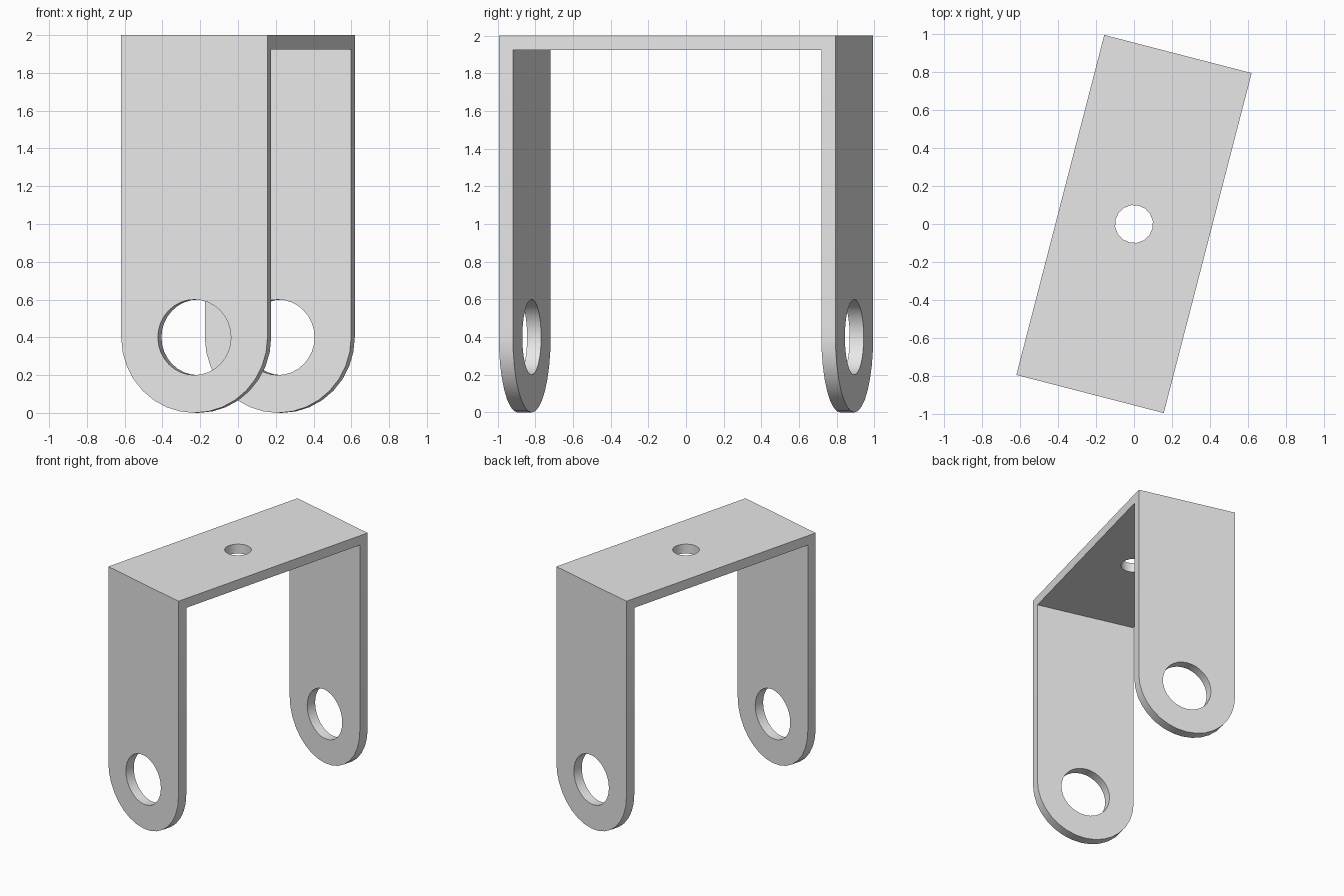
import bpy, bmesh
from math import pi, radians, sin, cos
from mathutils import Matrix

WIDTH, LENGTH, HEIGHT, THICK = 0.8, 1.845, 2.0, 0.077
R = WIDTH / 2
TURN = Matrix.Rotation(radians(-14.5), 4, 'Z')

old = bpy.data.objects.get("Cube")
if old:
    bpy.data.objects.remove(old, do_unlink=True)

steel = bpy.data.materials.new("plain_grey")
steel.use_nodes = True
grey = (0.8, 0.8, 0.8, 1)
steel.diffuse_color = grey
steel.node_tree.nodes["Principled BSDF"].inputs["Base Color"].default_value = grey


def add_object(name, bm):
    bmesh.ops.recalc_face_normals(bm, faces=bm.faces)
    mesh = bpy.data.meshes.new(name)
    bm.to_mesh(mesh)
    bm.free()
    mesh.materials.append(steel)
    obj = bpy.data.objects.new(name, mesh)
    bpy.context.collection.objects.link(obj)
    return obj


def cylinder(name, radius, depth, sides, matrix):
    bm = bmesh.new()
    bmesh.ops.create_cone(bm, cap_ends=True, segments=sides, radius1=radius,
                          radius2=radius, depth=depth, matrix=matrix)
    return add_object(name, bm)


# Solid block with a rounded lower end, drawn across and extruded lengthwise
ARC = 16
outline = [(R, HEIGHT), (-R, HEIGHT)]
outline += [(-R * cos(pi * i / ARC), R - R * sin(pi * i / ARC)) for i in range(ARC + 1)]
bm = bmesh.new()
face = bm.faces.new([bm.verts.new((x, -LENGTH / 2, z)) for x, z in outline])
ext = bmesh.ops.extrude_face_region(bm, geom=[face])
bmesh.ops.translate(bm, vec=(0, LENGTH, 0),
                    verts=[g for g in ext["geom"] if isinstance(g, bmesh.types.BMVert)])
bracket = add_object("bracket", bm)

# Space between the legs
bm = bmesh.new()
bmesh.ops.create_cube(bm, size=1, matrix=Matrix.Translation((0, 0, HEIGHT / 2 - THICK))
                      @ Matrix.Diagonal((2, LENGTH - 2 * THICK, HEIGHT, 1)))
gap = add_object("gap_cutter", bm)

# Pivot holes through both legs, and the mounting hole in the top
pivot = cylinder("pivot_hole_cutter", R / 2, 3, 32,
                 Matrix.Translation((0, 0, R)) @ Matrix.Rotation(pi / 2, 4, 'X'))
mount = cylinder("mount_hole_cutter", 0.1, 0.5, 16, Matrix.Translation((0, 0, HEIGHT)))

for cutter in (gap, pivot, mount):
    cutter.hide_render = True
    mod = bracket.modifiers.new(cutter.name, 'BOOLEAN')
    mod.operation, mod.solver, mod.object = 'DIFFERENCE', 'EXACT', cutter

# Apply the cuts, then turn the bracket
for o in bpy.context.selected_objects:
    o.select_set(False)
bpy.context.view_layer.objects.active = bracket
bracket.select_set(True)
for mod in list(bracket.modifiers):
    bpy.ops.object.modifier_apply(modifier=mod.name)
for cutter in (gap, pivot, mount):
    bpy.data.objects.remove(cutter, do_unlink=True)
bracket.data.transform(TURN)
bpy.ops.object.shade_smooth_by_angle(angle=radians(30))
